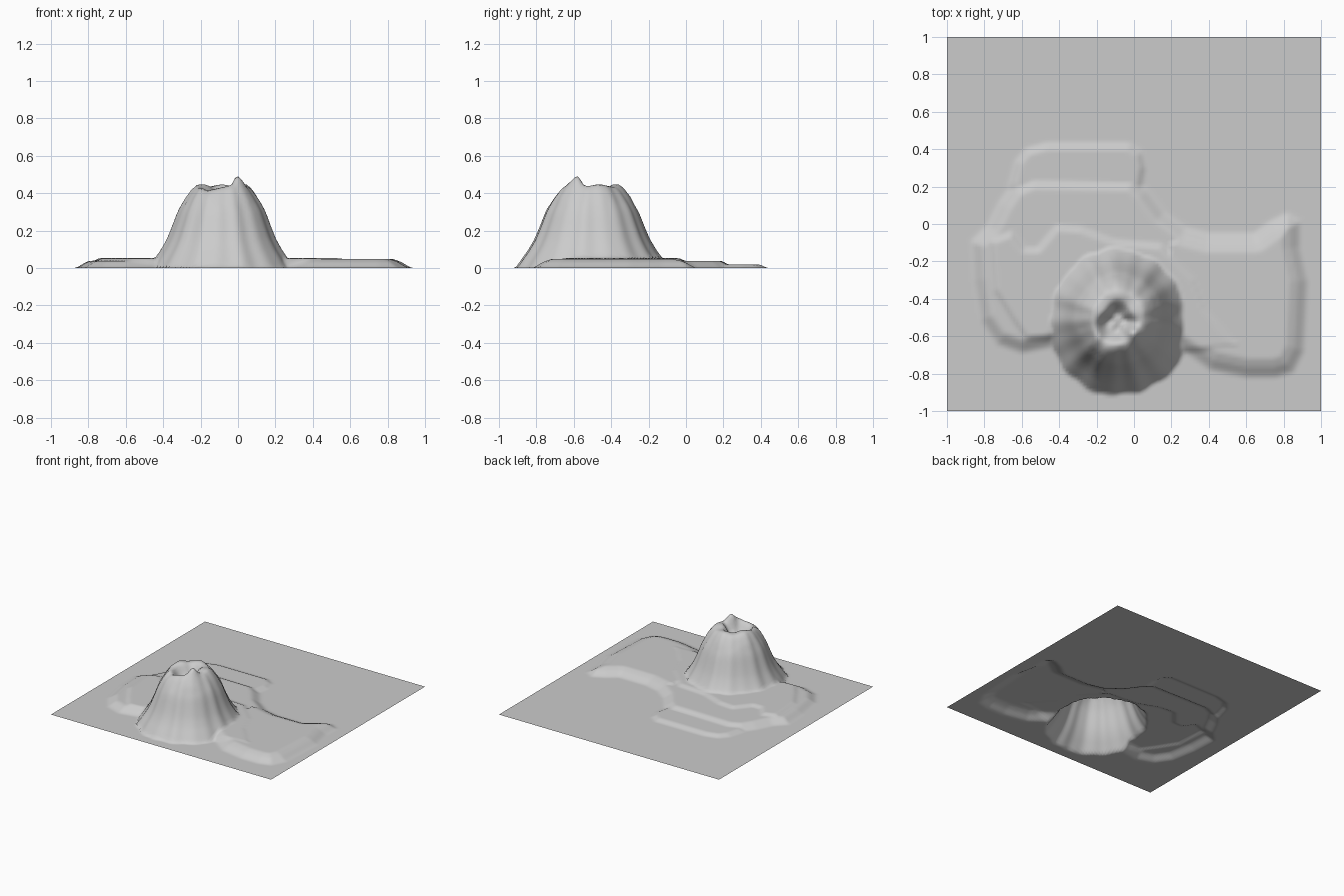
import bpy, bmesh, math
from mathutils import Vector

if "Cube" in bpy.data.objects:
    bpy.data.objects.remove(bpy.data.objects["Cube"])

N = 128                      # grid cells per side
CX, CY = -0.085, -0.505      # volcano axis


def smooth(t):
    t = max(0.0, min(1.0, t))
    return t * t * (3 - 2 * t)


def inside_depth(x, y, poly):
    """Distance to the outline, positive inside, negative outside."""
    best, inside = 9.0, False
    for i, (ax, ay) in enumerate(poly):
        bx, by = poly[i - 1]
        dx, dy = bx - ax, by - ay
        t = max(0, min(1, ((x - ax) * dx + (y - ay) * dy) / (dx * dx + dy * dy)))
        best = min(best, math.hypot(x - ax - t * dx, y - ay - t * dy))
        if (ay > y) != (by > y) and x < ax + (y - ay) * dx / dy:
            inside = not inside
    return best if inside else -best


def layer(x, y, poly, height, width):
    return height * smooth(inside_depth(x, y, poly) / width)


# Lava field outlines, outer edge of each step
FIELD = [(-0.88, -0.09), (-0.79, 0.0), (-0.73, 0.12), (-0.66, 0.22), (-0.55, 0.27), (0.0, 0.26),
         (0.08, 0.19), (0.17, 0.07), (0.28, -0.01), (0.4, -0.04), (0.64, -0.04), (0.72, 0.02),
         (0.82, 0.07), (0.9, 0.02), (0.9, -0.12), (0.94, -0.3), (0.92, -0.68), (0.86, -0.8),
         (0.76, -0.83), (0.6, -0.83), (0.4, -0.79), (0.25, -0.68), (0.1, -0.6), (-0.3, -0.6),
         (-0.45, -0.67), (-0.6, -0.7), (-0.74, -0.65), (-0.83, -0.52), (-0.87, -0.3)]
UPPER = [(-0.78, -0.08), (-0.65, -0.03), (-0.58, -0.12), (-0.52, -0.12), (-0.42, 0.0),
         (-0.28, -0.01), (-0.1, -0.08), (0.15, -0.1), (0.34, -0.28), (0.4, -0.44),
         (0.54, -0.6), (0.68, -0.67), (0.2, -0.7), (-0.4, -0.63), (-0.58, -0.63),
         (-0.66, -0.52), (-0.76, -0.36)]
SHELF = [(-0.68, 0.2), (-0.64, 0.34), (-0.58, 0.41), (-0.47, 0.44), (-0.02, 0.44),
         (0.05, 0.39), (0.07, 0.3), (0.05, 0.18), (0.0, 0.1), (-0.6, 0.1)]
RIGHT_LOBE = [(0.2, -0.1), (0.9, 0.1), (1, -0.9), (0.1, -0.9)]

# Volcano flank: (radius, height)
FLANK = [(0, .44), (.135, .44), (.16, .42), (.195, .37), (.233, .30), (.262, .22),
         (.288, .155), (.318, .10), (.345, .06), (.385, 0)]


def flank(r):
    for (r0, z0), (r1, z1) in zip(FLANK, FLANK[1:]):
        if r < r1:
            return z0 + (z1 - z0) * (r - r0) / (r1 - r0)
    return 0.0


def bump(x, y, px, py, h, w):
    return h * math.exp(-((x - px) ** 2 + (y - py) ** 2) / (w * w))


def volcano(x, y):
    dx, dy = x - CX, (y - CY) / 1.06
    a = math.atan2(dy, dx)
    # gullies down the flanks
    r = math.hypot(dx, dy) * (1 + .012 * math.sin(11 * a) + .010 * math.sin(17 * a + 1)
                              + .012 * math.sin(5 * a + 2))
    z = flank(r)
    # crater with an uneven rim and a small spire
    c = math.hypot(x + 0.09, (y + 0.53) / 1.1) * (1 + .12 * math.sin(3 * a))
    z -= 0.085 * (1 - smooth((c - 0.035) / 0.08))
    if z > 0.35:
        z += bump(x, y, -0.01, -0.575, .075, .035)
        z -= bump(x, y, -0.15, -0.62, .03, .045)
        z += .006 * math.sin(5 * a)
    return z


def height(x, y):
    if inside_depth(x, y, FIELD) < -0.3 and y > 0.5:
        return 0.0
    z = max(layer(x, y, FIELD, 0.038, 0.09), layer(x, y, SHELF, 0.018, 0.05))
    z += min(layer(x, y, UPPER, 0.014, 0.04), 0.014)
    if inside_depth(x, y, RIGHT_LOBE) > 0:
        z = max(z, layer(x, y, FIELD, 0.048, 0.12))
    return max(z, volcano(x, y))


# Terrain sheet: one height-mapped grid, open underneath
bm = bmesh.new()
bmesh.ops.create_grid(bm, x_segments=N, y_segments=N, size=1)
for v in bm.verts:
    v.co.z = height(v.co.x, v.co.y)
for f in bm.faces:
    f.smooth = True
mesh = bpy.data.meshes.new("volcano_terrain")
bm.to_mesh(mesh)
bm.free()

grey = bpy.data.materials.new("plain grey")
grey.diffuse_color = (0.6, 0.6, 0.6, 1)
grey.use_nodes = True
grey.node_tree.nodes["Principled BSDF"].inputs["Base Color"].default_value = grey.diffuse_color
mesh.materials.append(grey)
terrain = bpy.data.objects.new("volcano_terrain", mesh)
bpy.context.collection.objects.link(terrain)
